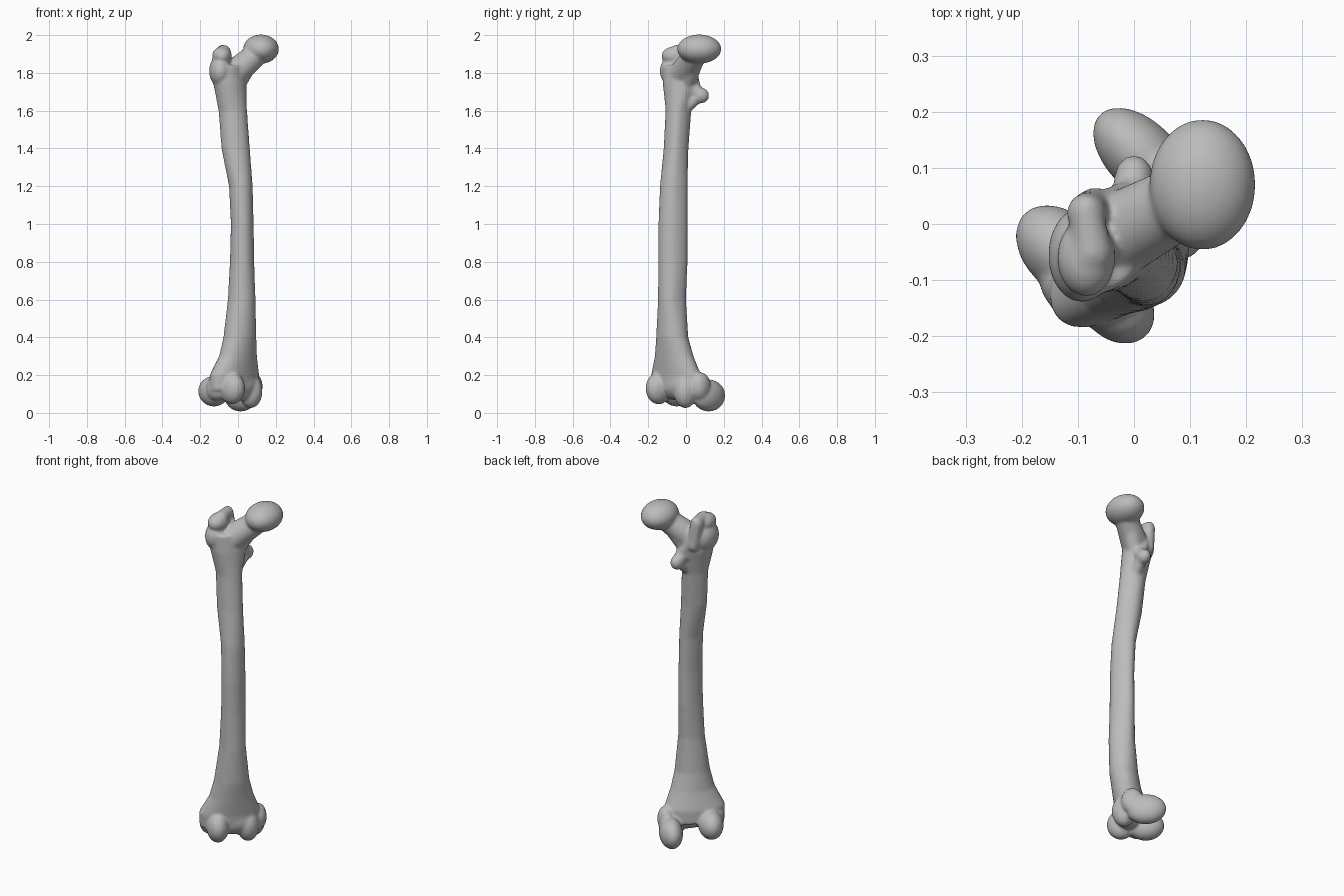
import bpy
import bmesh
from math import sin, cos, pi, sqrt
from mathutils import Matrix, Vector

cube = bpy.data.objects.get("Cube")
if cube:
    bpy.data.objects.remove(cube, do_unlink=True)

bone_grey = bpy.data.materials.new("bone grey")
bone_grey.use_nodes = True
colour = (0.5, 0.5, 0.5, 1)
bone_grey.diffuse_color = colour
bone_grey.node_tree.nodes["Principled BSDF"].inputs["Base Color"].default_value = colour

bm = bmesh.new()
TWIST = Matrix.Rotation(pi / 4, 4, "Z")  # the knee end is turned about the shaft


def ellipsoid(centre, radii, turn=Matrix.Identity(4)):
    """Rounded lump; turn places it in a rotated frame."""
    matrix = turn @ Matrix.Translation(centre) @ Matrix.Diagonal((*radii, 1))
    bmesh.ops.create_uvsphere(bm, u_segments=32, v_segments=20, radius=1, matrix=matrix)


def limb(start, end, start_radius, end_radius):
    """Tapered round strut between two points."""
    start, end = Vector(start), Vector(end)
    axis = end - start
    matrix = (Matrix.Translation((start + end) / 2)
              @ axis.to_track_quat("Z", "Y").to_matrix().to_4x4())
    bmesh.ops.create_cone(bm, cap_ends=True, segments=32, radius1=start_radius,
                          radius2=end_radius, depth=axis.length, matrix=matrix)
    for point, radius in ((start, start_radius), (end, end_radius)):
        ellipsoid(point, (radius, radius, radius))


def loft(sections, sides=40):
    """Skin of oval sections: height, left, right, front, back, skew."""
    previous = None
    for z, left, right, front, back, skew in sections:
        ring = []
        for i in range(sides):
            angle = 2 * pi * i / sides
            ridge = 1 - 0.22 * max(0, sin(angle)) * (skew < 0.1)
            x = (left + right) / 2 + (right - left) / 2 * cos(angle) * ridge
            y = (front + back) / 2 + (back - front) / 2 * sin(angle + skew)
            ring.append(bm.verts.new((x, y, z)))
        if previous is None:
            bm.faces.new(ring[::-1])
        else:
            for i in range(sides):
                j = (i + 1) % sides
                bm.faces.new((previous[i], previous[j], ring[j], ring[i]))
        previous = ring
    bm.faces.new(previous)


# shaft, with a narrower ridge along the back
loft((
    (0.12, -0.15, 0.11, -0.18, 0.08, 0.6),
    (0.2, -0.15, 0.112, -0.185, 0.08, 0.6),
    (0.3, -0.1, 0.1, -0.165, 0.04, 0.4),
    (0.4, -0.077, 0.097, -0.158, 0.012, 0.2),
    (0.6, -0.054, 0.093, -0.148, 0, 0),
    (0.8, -0.043, 0.086, -0.146, 0.008, 0),
    (1, -0.038, 0.083, -0.146, 0.008, 0),
    (1.2, -0.048, 0.078, -0.138, 0.008, 0),
    (1.4, -0.088, 0.063, -0.118, 0.013, 0),
    (1.6, -0.103, 0.048, -0.108, 0.028, 0),
    (1.74, -0.13, 0.045, -0.123, 0.06, 0.2),
    (1.84, -0.13, 0.03, -0.125, 0.05, 0.3),
))

# ball head and neck
ellipsoid((0.122, 0.07, 1.926), (0.095, 0.117, 0.077))
limb((-0.03, -0.02, 1.79), (0.1, 0.05, 1.9), 0.075, 0.062)
limb((-0.01, 0, 1.74), (0.06, 0.04, 1.86), 0.05, 0.05)

# greater trochanter: outer mass, upright crest and rear hook
ellipsoid((-0.093, -0.055, 1.81), (0.06, 0.085, 0.085))
ellipsoid((-0.085, -0.06, 1.89), (0.052, 0.07, 0.05))
limb((-0.075, -0.05, 1.91), (-0.085, 0.025, 1.92), 0.038, 0.028)
limb((-0.085, 0.02, 1.91), (-0.07, 0.03, 1.78), 0.035, 0.035)

# lesser trochanter and the crest leading to it
ellipsoid((0, 0.078, 1.68), (0.036, 0.045, 0.042))
limb((0, 0.07, 1.69), (-0.02, 0.01, 1.74), 0.033, 0.05)
limb((0, 0.06, 1.67), (-0.015, -0.02, 1.6), 0.03, 0.035)
limb((0, 0.06, 1.7), (-0.07, 0.02, 1.84), 0.025, 0.03)

# knee end: condyles, front ridges, side bumps and the middle block
knee_lumps = (
    ((-0.125, 0.055, 0.115), (0.068, 0.097, 0.081)),
    ((0.095, 0.075, 0.092), (0.063, 0.107, 0.085)),
    ((-0.125, -0.08, 0.13), (0.06, 0.077, 0.085)),
    ((0.045, -0.05, 0.115), (0.06, 0.065, 0.09)),
    ((0.11, 0, 0.14), (0.045, 0.06, 0.075)),
    ((-0.165, 0, 0.13), (0.043, 0.06, 0.065)),
    ((-0.02, -0.035, 0.15), (0.13, 0.075, 0.085)),
)
for centre, radii in knee_lumps:
    u, v, z = centre
    ellipsoid((u, v, z), radii, TWIST)

mesh = bpy.data.meshes.new("thigh_bone")
bmesh.ops.recalc_face_normals(bm, faces=bm.faces)
bm.to_mesh(mesh)
bm.free()
mesh.materials.append(bone_grey)
bone = bpy.data.objects.new("thigh_bone", mesh)
bpy.context.collection.objects.link(bone)

# fuse every lump into one skin and soften the joins
remesh = bone.modifiers.new("fuse", "REMESH")
remesh.mode = "VOXEL"
remesh.voxel_size = 0.007
remesh.use_smooth_shade = True
soften = bone.modifiers.new("soften", "SMOOTH")
soften.factor = 0.5
soften.iterations = 12
